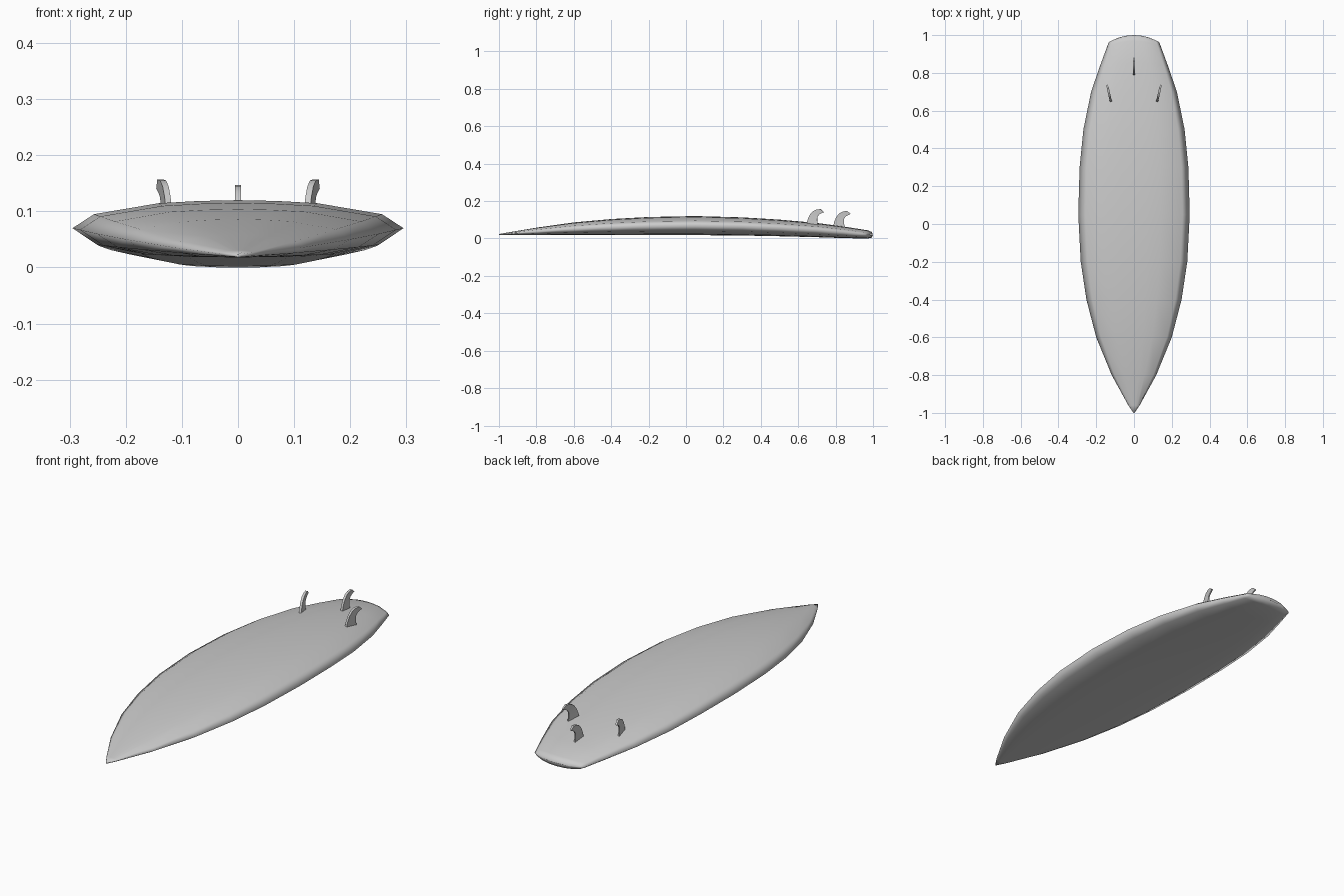
import bpy, bmesh, math
from mathutils import Matrix

cube = bpy.data.objects.get("Cube")
if cube:
    bpy.data.objects.remove(cube, do_unlink=True)

GREY = (0.6, 0.6, 0.6, 1)
grey = bpy.data.materials.new("light grey")
grey.use_nodes = True
grey.diffuse_color = GREY
grey.node_tree.nodes["Principled BSDF"].inputs["Base Color"].default_value = GREY


def finish(name, bm):
    bmesh.ops.remove_doubles(bm, verts=bm.verts, dist=0.0001)
    bmesh.ops.recalc_face_normals(bm, faces=bm.faces)
    mesh = bpy.data.meshes.new(name)
    bm.to_mesh(mesh)
    bm.free()
    mesh.materials.append(grey)
    obj = bpy.data.objects.new(name, mesh)
    bpy.context.collection.objects.link(obj)
    return obj


# Stations along the board: y, half width, deck z, rail z, bottom z, tail sag
STATIONS = [
    (-1.0, 0.003, 0.024, 0.021, 0.018, 0),
    (-0.96, 0.03, 0.031, 0.024, 0.018, 0),
    (-0.8, 0.118, 0.058, 0.036, 0.018, 0),
    (-0.6, 0.2, 0.086, 0.05, 0.018, 0),
    (-0.4, 0.252, 0.104, 0.06, 0.018, 0),
    (-0.2, 0.282, 0.115, 0.067, 0.018, 0),
    (0.05, 0.295, 0.12, 0.07, 0.018, 0),
    (0.3, 0.288, 0.113, 0.066, 0.016, 0),
    (0.5, 0.268, 0.101, 0.057, 0.012, 0),
    (0.7, 0.227, 0.083, 0.045, 0.007, 0),
    (0.85, 0.179, 0.063, 0.033, 0.002, 0.01),
    (0.97, 0.142, 0.044, 0.023, 0, 0.03),
    (0.992, 0.135, 0.036, 0.021, 0.004, 0.033),
    (1.0, 0.13, 0.022, 0.02, 0.018, 0.035),
]
# Half section: fraction of the half width, height above (+) or below (-) the rail
UPPER = [(1, 0), (0.87, 0.5), (0.48, 0.89), (0.24, 0.97), (0, 1)]
LOWER = [(0.3, -0.98), (0.58, -0.89), (0.85, -0.57)]


def section():
    right = UPPER[:]
    left = [(-x, h) for x, h in reversed(UPPER[:-1])]
    under = [(-x, h) for x, h in reversed(LOWER)]
    return right + left + under + [(0, -1)] + LOWER


# Board lofted from the sections
bm = bmesh.new()
rings = []
for y, w, deck, rail, bottom, sag in STATIONS:
    ring = []
    for fx, h in section():
        z = rail + h * ((deck - rail) if h > 0 else (rail - bottom))
        ring.append(bm.verts.new((fx * w, y - sag * fx * fx, z)))
    rings.append(ring)
for a, b in zip(rings, rings[1:]):
    n = len(a)
    for i in range(n):
        j = (i + 1) % n
        bm.faces.new((a[i], a[j], b[j], b[i]))
bm.faces.new(rings[0])
bm.faces.new(rings[-1])
board = finish("board", bm)
board.data.shade_smooth()

# Fin outline as leading and trailing edge pairs of (y, z) from base to tip
LEADING = [(0, -0.02), (0.008, 0.02), (0.02, 0.047), (0.036, 0.066), (0.056, 0.076), (0.078, 0.078)]
TRAILING = [(0.066, -0.02), (0.06, 0.02), (0.062, 0.037), (0.07, 0.049), (0.083, 0.056), (0.097, 0.062)]


def fin(name, x, y, z, turn):
    bm = bmesh.new()

    def row(side):
        return [[bm.verts.new((side * t, *p)) for t, p in ((0.0055, a), (0.003, b))]
                for a, b in zip(LEADING, TRAILING)]
    left, right = row(1), row(-1)
    for k in range(len(left) - 1):
        for s in (left, right):
            bm.faces.new((s[k][0], s[k][1], s[k + 1][1], s[k + 1][0]))
        for e in (0, 1):
            bm.faces.new((left[k][e], right[k][e], right[k + 1][e], left[k + 1][e]))
    for k in (0, -1):
        bm.faces.new((left[k][0], left[k][1], right[k][1], right[k][0]))
    bm.transform(Matrix.Translation((x, y, z)) @ Matrix.Rotation(turn, 4, "Z"))
    obj = finish(name, bm)
    bpy.ops.object.select_all(action="DESELECT")
    bpy.context.view_layer.objects.active = obj
    obj.select_set(True)
    bpy.ops.object.shade_smooth_by_angle(angle=math.radians(35))


# Three fins near the tail
fin("centre_fin", 0, 0.784, 0.069, 0)
for name, side in (("left_fin", 1), ("right_fin", -1)):
    fin(name, side * 0.121, 0.643, 0.079, -side * math.radians(13))
